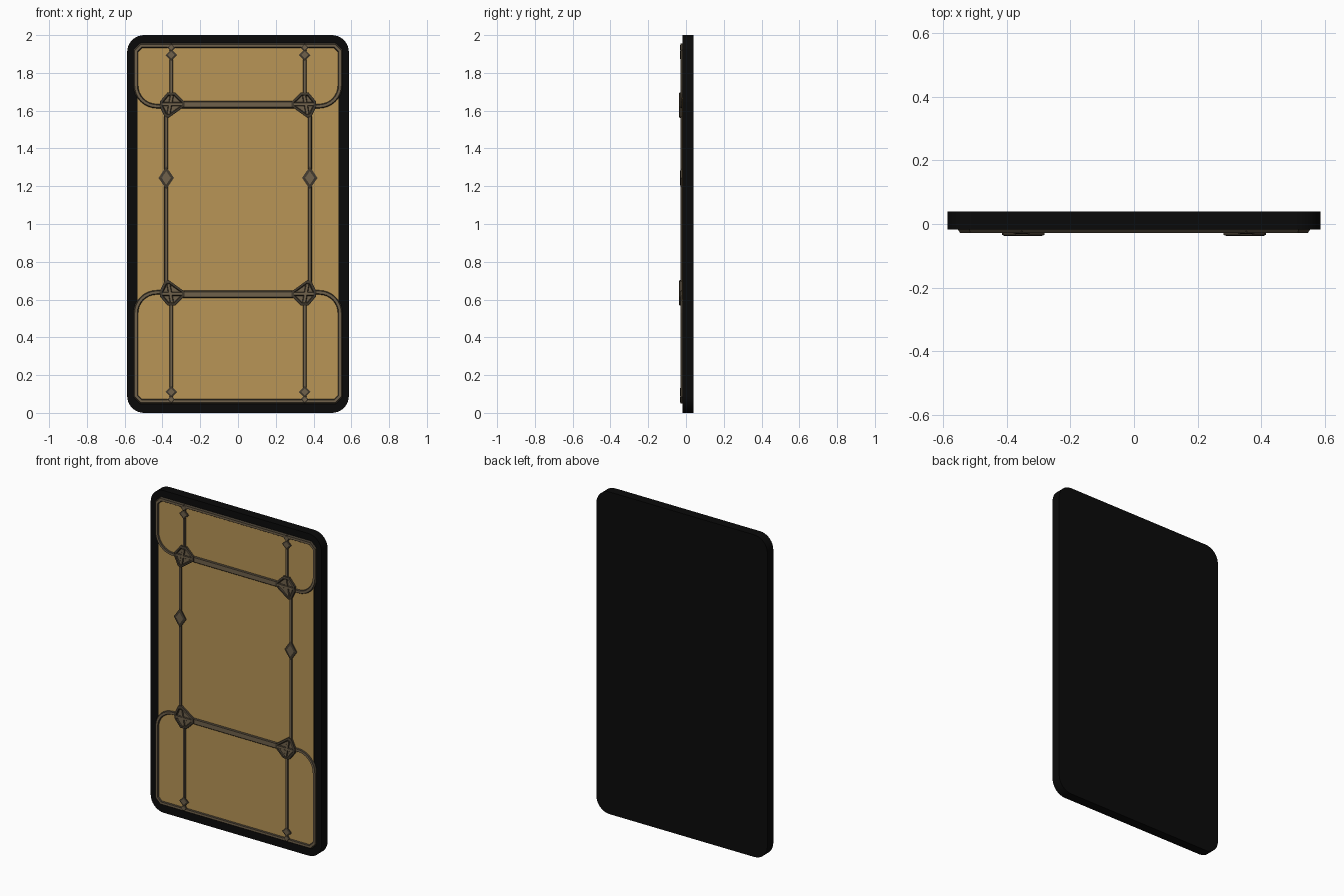
import bpy, bmesh, math
from mathutils import Vector

if "Cube" in bpy.data.objects:
    bpy.data.objects.remove(bpy.data.objects["Cube"])


def material(name, rgb):
    m = bpy.data.materials.new(name)
    m.diffuse_color = (*rgb, 1)
    m.use_nodes = True
    m.node_tree.nodes["Principled BSDF"].inputs["Base Color"].default_value = m.diffuse_color
    return m


BLACK = material("black casing", (0.003, 0.003, 0.003))
GOLD = material("gold panel", (0.48, 0.30, 0.093))
BROWN = material("brown trim", (0.16, 0.12, 0.07))
DARK = material("dark trim edge", (0.055, 0.043, 0.028))
BASE = -0.017          # trims start just inside the casing front
FRONT = -0.028         # front of ordinary trims


def finish(bm, name, mats):
    bmesh.ops.recalc_face_normals(bm, faces=bm.faces)
    me = bpy.data.meshes.new(name)
    bm.to_mesh(me)
    bm.free()
    for m in mats:
        me.materials.append(m)
    ob = bpy.data.objects.new(name, me)
    bpy.context.collection.objects.link(ob)
    return ob


def loft(name, rings, mats, flat_mat=0, side_mat=0):
    """Join equal rings of (x, y, z) points and cap both ends."""
    bm = bmesh.new()
    vs = [[bm.verts.new(p) for p in r] for r in rings]
    for a, b in zip(vs, vs[1:]):
        for i in range(len(a)):
            j = (i + 1) % len(a)
            bm.faces.new((a[i], a[j], b[j], b[i])).material_index = side_mat
    for cap in (vs[0], vs[-1]):
        bm.faces.new(cap).material_index = flat_mat
    return finish(bm, name, mats)


def arc(cx, cz, r, a0, a1, n=8):
    return [(cx + r * math.cos(math.radians(a0 + (a1 - a0) * i / n)),
             cz + r * math.sin(math.radians(a0 + (a1 - a0) * i / n))) for i in range(n + 1)]


def ring(pts, y, centre=(0, 0), s=1.0):
    cx, cz = centre
    return [(cx + (x - cx) * s, y, cz + (z - cz) * s) for x, z in pts]


def ribbon(name, pts, half, front=FRONT, flat=0.5, base=BASE):
    """Mitred raised strip with sloping dark sides along an x-z path."""
    P = [Vector(p) for p in pts]
    bm = bmesh.new()
    rows = []
    for i, p in enumerate(P):
        d0 = (p - P[max(i - 1, 0)]) if i else P[1] - p
        d1 = (P[i + 1] - p) if i < len(P) - 1 else d0
        d0, d1 = d0.normalized(), d1.normalized()
        t = (d0 + d1).normalized()
        n = Vector((-t.y, t.x)) / max(t.dot(d0), 0.5)
        rows.append([bm.verts.new((p.x + n.x * o, y, p.y + n.y * o)) for o, y in
                     ((-half, base), (-half * flat, front), (half * flat, front), (half, base))])
    for a, b in zip(rows, rows[1:]):
        for i in range(4):
            j = (i + 1) % 4
            bm.faces.new((a[i], a[j], b[j], b[i])).material_index = 0 if i == 1 else 1
    for cap in (rows[0], rows[-1]):
        bm.faces.new(cap).material_index = 1
    return finish(bm, name, [BROWN, DARK])


def diamond(name, x, z, w, h, front=FRONT - 0.003):
    pts = [(x - w, z), (x, z + h), (x + w, z), (x, z - h)]
    loft(name, [ring(pts, BASE), ring(pts, front + 0.003), ring(pts, front, (x, z), 0.6)],
         [BROWN, DARK], 0, 1)


# casing slab with rounded corners
R, W = 0.09, 0.587
outline = (arc(W - R, 2 - R, R, 0, 90) + arc(R - W, 2 - R, R, 90, 180) +
           arc(R - W, R, R, 180, 270) + arc(W - R, R, R, 270, 360))
loft("casing", [ring(outline, 0.04), ring(outline, -0.018)], [BLACK])

# gold panel with clipped corners
c, X, ZB, ZT = 0.025, 0.533, 0.061, 1.944
clip = [(-X + c, ZB), (X - c, ZB), (X, ZB + c), (X, ZT - c), (X - c, ZT), (-X + c, ZT),
        (-X, ZT - c), (-X, ZB + c)]
loft("front_panel", [ring(clip, BASE), ring(clip, -0.021)], [GOLD])

# upper and lower frames, horizontal bars, struts and knots (s = direction to outer end)
for tag, s, zk, zo, zc in (("upper", 1, 1.624, ZT, 1.635), ("lower", -1, 0.638, ZB, 0.63)):
    r, fx = 0.11, 0.54
    left = [(-0.36, zk)] + arc(-fx + r, zk + s * r, r, -90 * s, -180 * s) + \
           [(-fx, zo - s * 0.028), (-fx + 0.028, zo)]
    ribbon(tag + "_frame", left + [(-x, z) for x, z in reversed(left)], 0.014)
    ribbon(tag + "_crossbar", [(-0.31, zc - 0.003), (0.31, zc - 0.003)], 0.023, FRONT, 0.6)
    for side, m in (("left", -1), ("right", 1)):
        n = f"{tag}_{side}_"
        ribbon(n + "strut", [(m * 0.353, zc), (m * 0.353, zo)], 0.012)
        diamond(n + "stud", m * 0.353, zo - s * 0.05, 0.031, 0.031)
        diamond(n + "tip", m * 0.353, zo - s * 0.01, 0.022, 0.022)
        # faceted knot with raised rim, sunken field and cross
        kite = [(m * x, zc + s * z) for x, z in
                ((0.412, 0.015), (0.373, 0.062), (0.333, 0.062), (0.282, 0.012),
                 (0.282, -0.012), (0.367, -0.073), (0.389, -0.068), (0.415, -0.012))]
        k = (m * 0.352, zc)
        loft(n + "knot", [ring(kite, BASE), ring(kite, -0.034), ring(kite, -0.037, k, 0.9),
                          ring(kite, -0.037, k, 0.78), ring(kite, -0.031, k, 0.7)],
             [BROWN, DARK], 0, 1)
        ribbon(n + "knot_bar", [(m * 0.40, zc), (m * 0.295, zc)], 0.011, -0.037, 0.6, -0.03)
        ribbon(n + "knot_post", [(m * 0.350, zc + s * 0.046), (m * 0.368, zc - s * 0.052)],
               0.011, -0.0365, 0.6, -0.03)

# middle uprights with long diamonds
for side, m in (("left", -1), ("right", 1)):
    ribbon(side + "_upright", [(m * 0.38, 0.66), (m * 0.38, 1.6)], 0.013)
    diamond(side + "_long_stud", m * 0.38, 1.244, 0.041, 0.06)

# smooth the rounded casing corners only
casing = bpy.data.objects["casing"]
bpy.context.view_layer.objects.active = casing
casing.select_set(True)
bpy.ops.object.shade_smooth_by_angle(angle=math.radians(30))
